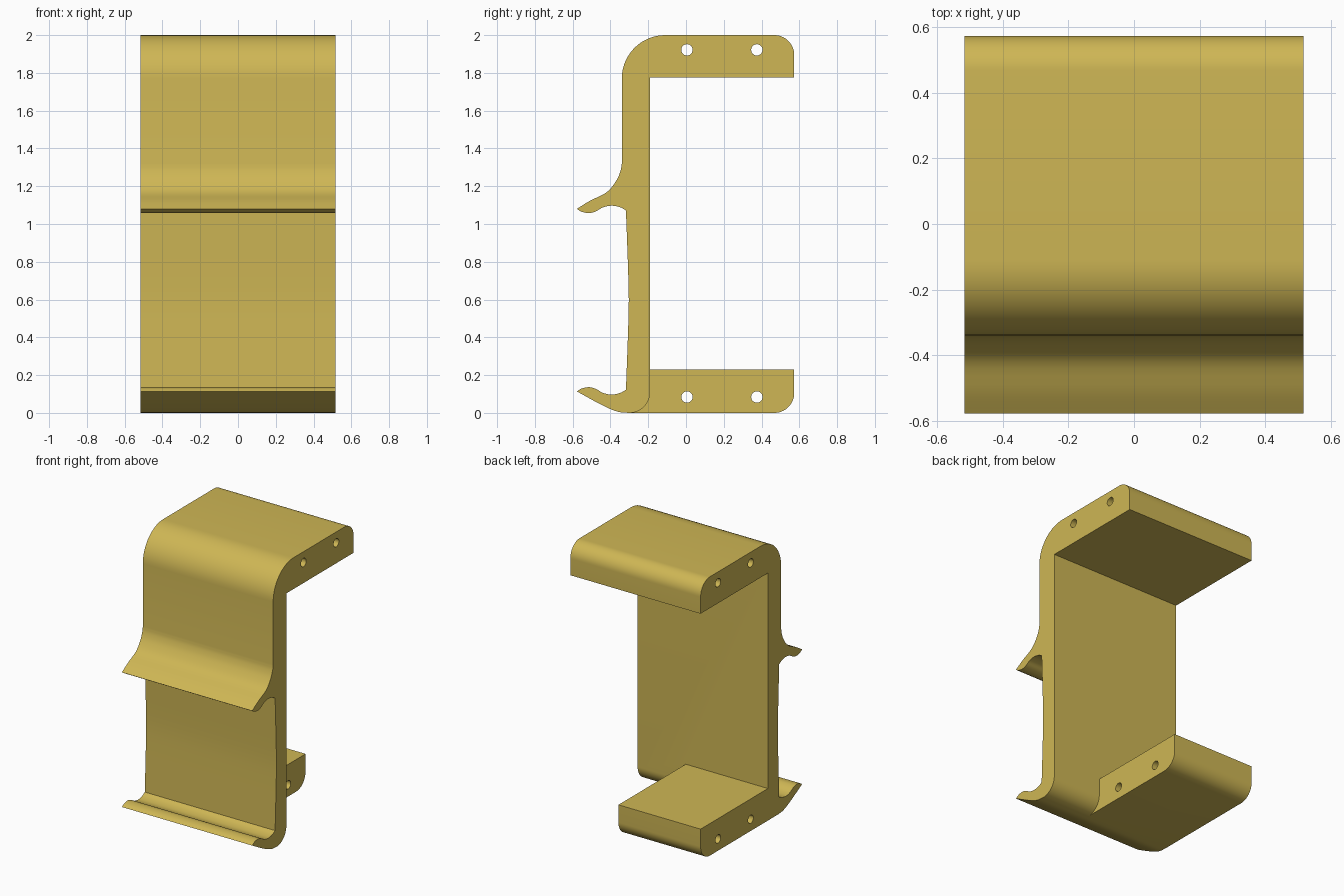
import bpy, bmesh, math
from mathutils import Vector, Matrix

if "Cube" in bpy.data.objects:
    bpy.data.objects.remove(bpy.data.objects["Cube"])

HALF = 0.517          # half width of the bracket
FOOT_END = 0.135      # the foot stops short on the right side

gold = bpy.data.materials.new("golden_plastic")
gold.diffuse_color = (0.62, 0.47, 0.09, 1)
gold.use_nodes = True
gold.node_tree.nodes["Principled BSDF"].inputs["Base Color"].default_value = gold.diffuse_color


def arc(cy, cz, r, a0, a1, n=14):
    return [(cy + r * math.cos(math.radians(a0 + (a1 - a0) * i / n)),
             cz + r * math.sin(math.radians(a0 + (a1 - a0) * i / n))) for i in range(n + 1)]


def spline(pts, n=4):
    """Smooth curve through the points."""
    p = [Vector(q) for q in pts]
    p = [2 * p[0] - p[1]] + p + [2 * p[-1] - p[-2]]
    out = []
    for a, b, c, d in zip(p, p[1:], p[2:], p[3:]):
        for i in range(n):
            t = i / n
            q = 0.5 * (2 * b + (c - a) * t + (2 * a - 5 * b + 4 * c - d) * t * t
                       + (3 * b - a - 3 * c + d) * t ** 3)
            out.append((q.x, q.y))
    return out + [tuple(pts[-1])]


def extrude(name, profile, x0, x1):
    """Extrude a (y, z) outline along x."""
    clean = []
    for q in profile:
        if not clean or (Vector(q) - Vector(clean[-1])).length > 1e-4:
            clean.append(q)
    bm = bmesh.new()
    face = bm.faces.new([bm.verts.new((x0, y, z)) for y, z in clean])
    new = bmesh.ops.extrude_face_region(bm, geom=[face])["geom"]
    bmesh.ops.translate(bm, vec=(x1 - x0, 0, 0),
                        verts=[v for v in new if isinstance(v, bmesh.types.BMVert)])
    bmesh.ops.recalc_face_normals(bm, faces=bm.faces)
    me = bpy.data.meshes.new(name)
    bm.to_mesh(me)
    bm.free()
    me.materials.append(gold)
    ob = bpy.data.objects.new(name, me)
    bpy.context.collection.objects.link(ob)
    return ob


def boolean(ob, other, operation):
    mod = ob.modifiers.new(operation.lower(), 'BOOLEAN')
    mod.operation, mod.solver, mod.object = operation, 'EXACT', other
    bpy.context.view_layer.objects.active = ob
    bpy.ops.object.modifier_apply(modifier=mod.name)
    bpy.data.objects.remove(other)


# Lip underside, mirrored about z = 0.597 for the lower lip
lip = spline([(-0.578, 1.08), (-0.55, 1.064), (-0.51, 1.058), (-0.475, 1.068), (-0.44, 1.088),
              (-0.395, 1.097), (-0.35, 1.089), (-0.318, 1.072)])
lower_lip = [(y, 1.194 - z) for y, z in reversed(lip)]

# Main bracket: top arm, back plate and the two front lips
outline = [(-0.19, 1.775), (0.573, 1.775)]
outline += arc(0.468, 1.895, 0.105, 0, 90)
outline += arc(-0.11, 1.77, 0.23, 90, 180)
outline += spline([(-0.34, 1.32), (-0.347, 1.28), (-0.37, 1.228), (-0.42, 1.168),
                   (-0.51, 1.122), (-0.578, 1.08)])
outline += lip
outline += spline([(-0.318, 1.072), (-0.308, 0.8), (-0.303, 0.597), (-0.308, 0.394), (-0.318, 0.122)])
outline += lower_lip
outline += spline([(-0.578, 0.114), (-0.475, 0.057), (-0.40, 0.02), (-0.35, 0.004), (-0.30, 0)])
outline += arc(-0.30, 0.11, 0.11, -90, 0)
outline = [(y, z * 2 / max(q[1] for q in outline)) for y, z in outline]
bracket = extrude("bracket", outline, -HALF, HALF)

# Shorter foot block at the bottom, running into the plate
foot = [(-0.25, 0.23), (0.573, 0.23)]
foot += arc(0.468, 0.105, 0.105, 0, -90)
foot += [(-0.30, 0), (-0.25, 0.1)]
foot = extrude("foot", foot, -HALF, FOOT_END)
boolean(bracket, foot, 'UNION')

# Screw holes through the arm and the foot
for y in (0.005, 0.375):
    for z in (1.922, 0.084):
        hole = extrude("hole_cutter", arc(y, z, 0.03, 0, 345, 23), -1, 1)
        boolean(bracket, hole, 'DIFFERENCE')

bpy.ops.object.select_all(action='DESELECT')
bracket.select_set(True)
bpy.context.view_layer.objects.active = bracket
bpy.ops.object.shade_smooth_by_angle(angle=math.radians(30))
